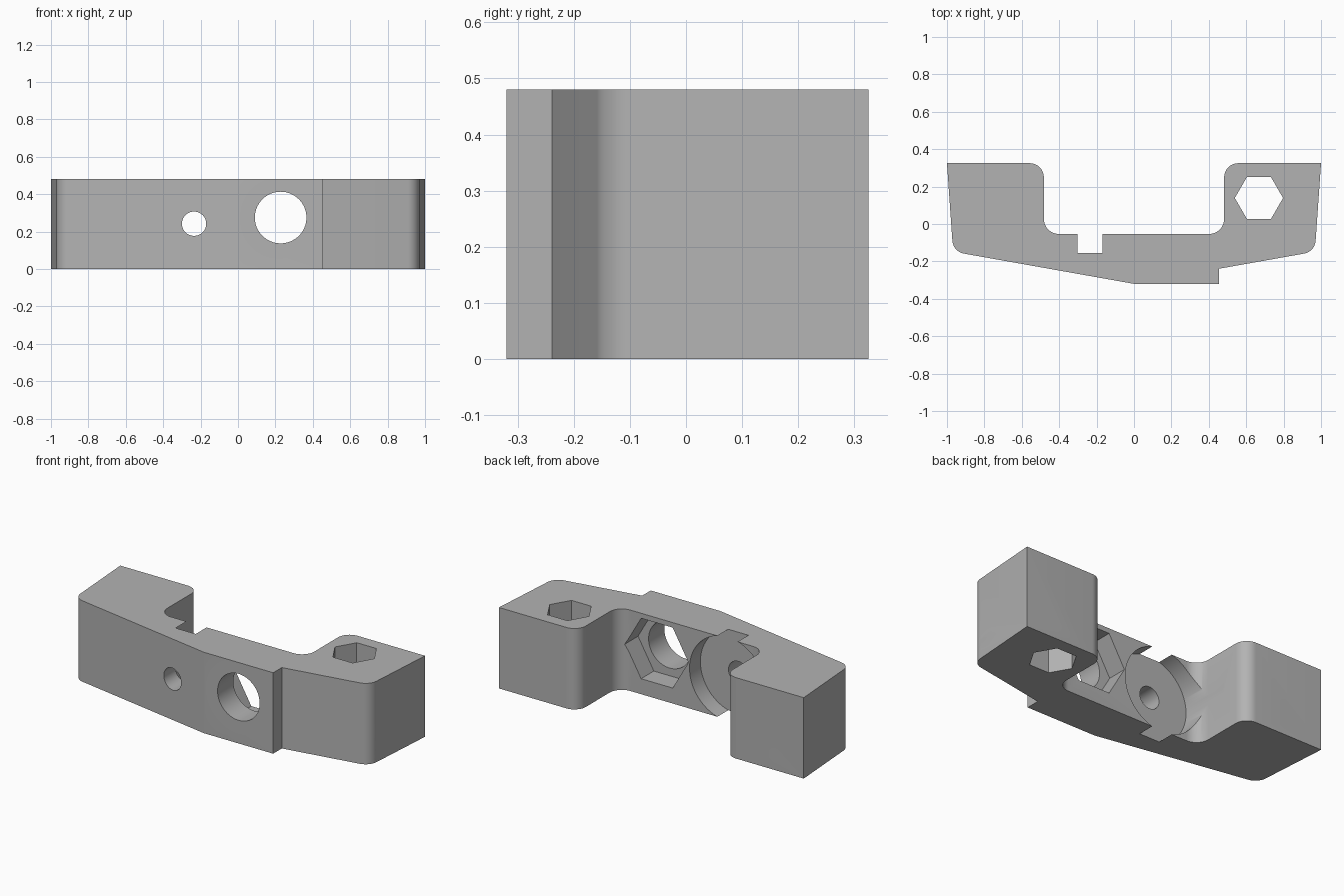
import bpy, bmesh
from math import cos, sin, pi
from mathutils import Vector, Matrix

cube = bpy.data.objects.get("Cube")
if cube:
    bpy.data.objects.remove(cube, do_unlink=True)

HEIGHT = 0.48

grey = bpy.data.materials.new("matte grey")
grey.use_nodes = True
colour = (0.45, 0.45, 0.45, 1)
grey.diffuse_color = colour
grey.node_tree.nodes["Principled BSDF"].inputs["Base Color"].default_value = colour


def fillet(prev, corner, nxt, radius, steps=10):
    """Arc points that round one corner of the outline."""
    a, b = (prev - corner).normalized(), (nxt - corner).normalized()
    half = a.angle(b) / 2
    centre = corner + (a + b).normalized() * radius / sin(half)
    start = corner + a * radius * cos(half) / sin(half) - centre
    end = corner + b * radius * cos(half) / sin(half) - centre
    sweep = start.angle(end)
    return [centre + (start * sin(sweep * (1 - i / steps)) + end * sin(sweep * i / steps)) / sin(sweep)
            for i in range(steps + 1)]


def make_prism(name, start, end, radius, sides, turn=0.0):
    """Solid prism or cylinder running between two points."""
    start, end = Vector(start), Vector(end)
    axis = end - start
    bm = bmesh.new()
    bmesh.ops.create_cone(bm, cap_ends=True, segments=sides, radius1=radius,
                          radius2=radius, depth=axis.length)
    rot = axis.to_track_quat('Z', 'Y').to_matrix().to_4x4()
    bm.transform(Matrix.Translation((start + end) / 2) @ rot @ Matrix.Rotation(turn, 4, 'Z'))
    return add_object(name, bm)


def add_object(name, bm):
    bmesh.ops.recalc_face_normals(bm, faces=bm.faces)
    mesh = bpy.data.meshes.new(name)
    bm.to_mesh(mesh)
    bm.free()
    mesh.materials.append(grey)
    obj = bpy.data.objects.new(name, mesh)
    bpy.context.collection.objects.link(obj)
    return obj


# Bracket body: plan outline with rounded corners (x, y, radius)
outline = [(-1, 0.325, 0), (-0.967, -0.148, 0.075), (0, -0.32, 0), (0.455, -0.32, 0),
           (0.455, -0.239, 0), (0.967, -0.148, 0.075), (1, 0.325, 0), (0.482, 0.325, 0.075),
           (0.482, -0.053, 0.08), (-0.482, -0.053, 0.08), (-0.482, 0.325, 0.075)]
corners = [Vector(p[:2]) for p in outline]
points = []
for i, (x, y, r) in enumerate(outline):
    if r:
        points += fillet(corners[i - 1], corners[i], corners[(i + 1) % len(corners)], r)
    else:
        points.append(corners[i])
bm = bmesh.new()
base = bm.faces.new([bm.verts.new((p.x, p.y, 0)) for p in points])
top = bmesh.ops.extrude_face_region(bm, geom=[base])
bmesh.ops.translate(bm, vec=(0, 0, HEIGHT), verts=[v for v in top["geom"] if isinstance(v, bmesh.types.BMVert)])
body = add_object("bracket_body", bm)

cutters = []
# Vertical hexagonal sockets and slanted pin holes in both ends
for side, label in ((1, "left"), (-1, "right")):
    cutters.append(make_prism(label + "_socket", (side * 0.668, 0.139, -0.1),
                              (side * 0.668, 0.139, 0.6), 0.129, 6, pi / 2))
    middle = Vector((side * 0.9, 0.144, 0.085))
    along = Vector((side * -0.164, 0.36, 0))
    cutters.append(make_prism(label + "_pin_hole", middle - along, middle + along, 0.042, 40))

# Round rear pocket with its small through hole
cutters.append(make_prism("rear_pocket", (-0.235, 0.15, 0.24), (-0.235, -0.155, 0.24), 0.249, 96))
cutters.append(make_prism("small_hole", (-0.235, 0.1, 0.242), (-0.235, -0.5, 0.242), 0.065, 48))

# Large bore with front counterbore and rear hexagonal pocket
cutters.append(make_prism("large_bore", (0.228, 0.1, 0.275), (0.228, -0.5, 0.275), 0.138, 64))
cutters.append(make_prism("counterbore", (0.228, -0.5, 0.273), (0.228, -0.278, 0.273), 0.216, 96))
cutters.append(make_prism("nut_pocket", (0.228, 0.1, 0.271), (0.228, -0.172, 0.271), 0.207, 6, pi / 2))

for cutter in cutters:
    cutter.hide_render = True
    cut = body.modifiers.new(cutter.name, 'BOOLEAN')
    cut.operation, cut.solver, cut.object = 'DIFFERENCE', 'EXACT', cutter

# Bake the cuts into the body and discard the cutters
depsgraph = bpy.context.evaluated_depsgraph_get()
finished = bpy.data.meshes.new_from_object(body.evaluated_get(depsgraph))
body.modifiers.clear()
body.data = finished
for cutter in cutters:
    bpy.data.objects.remove(cutter, do_unlink=True)

bpy.ops.object.select_all(action='DESELECT')
body.select_set(True)
bpy.context.view_layer.objects.active = body
bpy.ops.object.shade_smooth_by_angle(angle=pi / 6)
